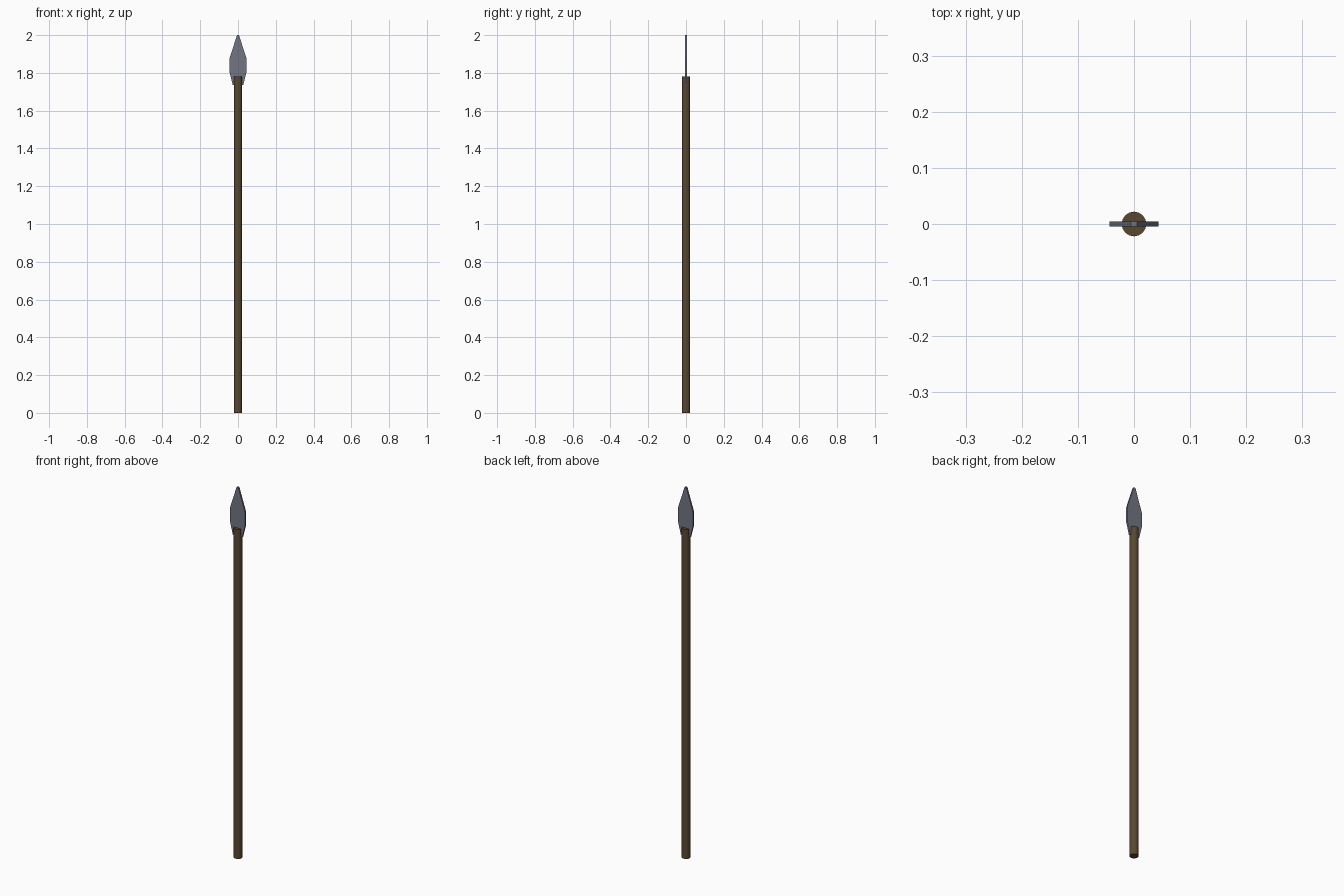
import bpy, bmesh

if "Cube" in bpy.data.objects:
    bpy.data.objects.remove(bpy.data.objects["Cube"])


def paint(obj, name, rgb):
    mat = bpy.data.materials.new(name)
    mat.diffuse_color = (*rgb, 1)
    mat.use_nodes = True
    mat.node_tree.nodes["Principled BSDF"].inputs["Base Color"].default_value = mat.diffuse_color
    obj.data.materials.append(mat)


# Wooden shaft
SHAFT_H = 1.78
bpy.ops.mesh.primitive_cylinder_add(vertices=16, radius=0.022, depth=SHAFT_H,
                                    location=(0, 0, SHAFT_H / 2))
shaft = bpy.context.object
shaft.name = "shaft"
bpy.ops.object.shade_smooth_by_angle()
paint(shaft, "dark_wood", (0.10, 0.065, 0.03))

# Flat blade: half outline mirrored about x = 0, then extruded in y
THICK = 0.009
half = [(0.028, 1.737), (0.044, 1.80), (0.044, 1.88), (0.005, 2.0)]
outline = half + [(-x, z) for x, z in reversed(half)]
bm = bmesh.new()
face = bm.faces.new([bm.verts.new((x, -THICK / 2, z)) for x, z in outline])
ext = bmesh.ops.extrude_face_region(bm, geom=[face])
bmesh.ops.translate(bm, vec=(0, THICK, 0),
                    verts=[v for v in ext["geom"] if isinstance(v, bmesh.types.BMVert)])
bmesh.ops.recalc_face_normals(bm, faces=bm.faces)
mesh = bpy.data.meshes.new("spearhead")
bm.to_mesh(mesh)
bm.free()
blade = bpy.data.objects.new("spearhead", mesh)
bpy.context.collection.objects.link(blade)
paint(blade, "dull_steel", (0.17, 0.18, 0.23))
